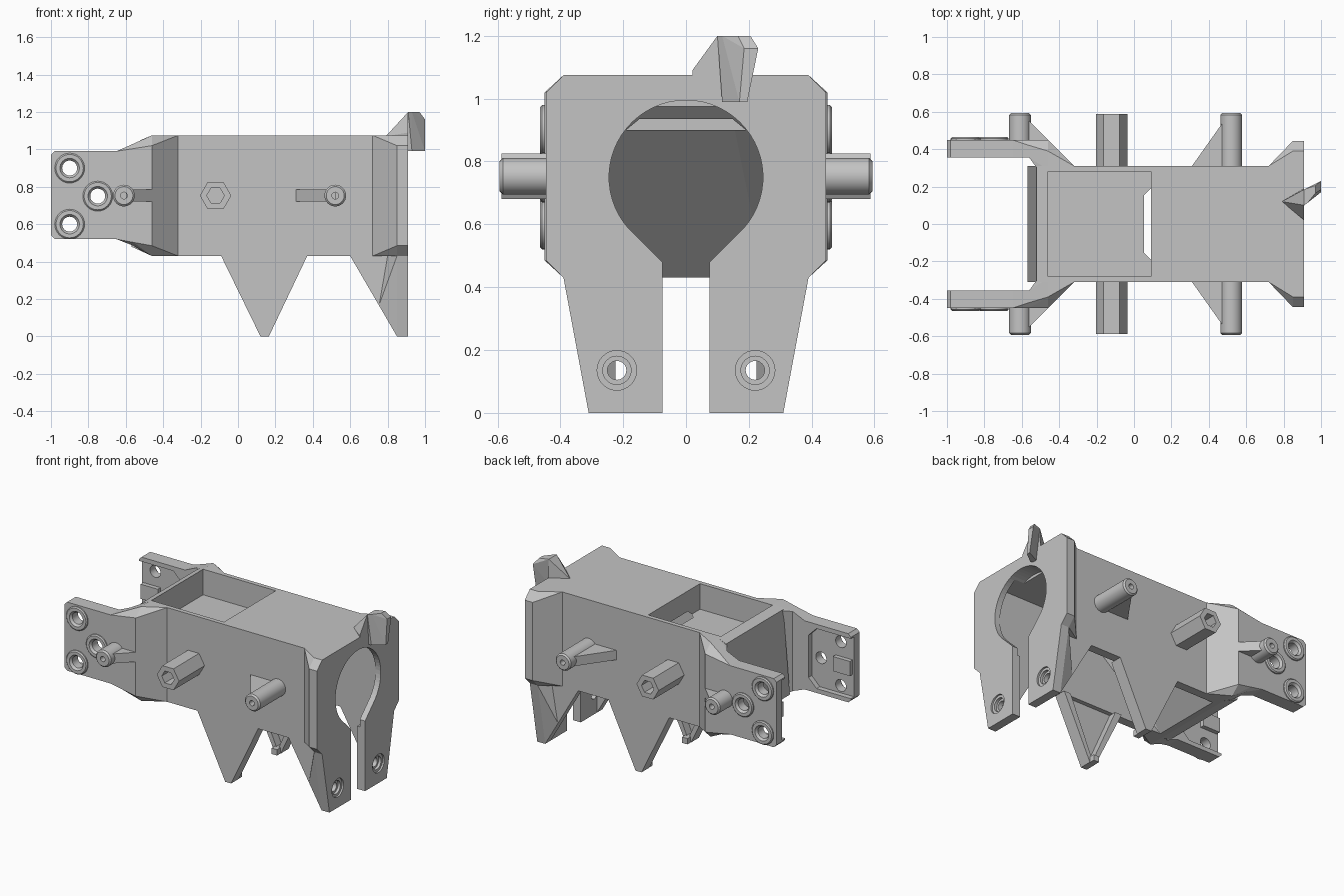
import bpy, bmesh
from math import cos, sin, pi, radians
from mathutils import Vector

cube = bpy.data.objects.get("Cube")
if cube:
    bpy.data.objects.remove(cube)

grey = bpy.data.materials.new("plain grey")
grey.use_nodes = True
grey.diffuse_color = (0.55, 0.55, 0.55, 1)
grey.node_tree.nodes["Principled BSDF"].inputs["Base Color"].default_value = (0.55, 0.55, 0.55, 1)
SIDES = (("left", 1), ("right", -1))


def finish(name, bm, smooth=False):
    bmesh.ops.remove_doubles(bm, verts=bm.verts, dist=1e-5)
    bmesh.ops.recalc_face_normals(bm, faces=bm.faces)
    mesh = bpy.data.meshes.new(name)
    bm.to_mesh(mesh)
    bm.free()
    mesh.materials.append(grey)
    ob = bpy.data.objects.new(name, mesh)
    bpy.context.collection.objects.link(ob)
    if smooth:
        bpy.ops.object.select_all(action='DESELECT')
        ob.select_set(True)
        bpy.context.view_layer.objects.active = ob
        bpy.ops.object.shade_smooth_by_angle(angle=radians(30))
    return ob


def hull(name, pts):
    bm = bmesh.new()
    for p in pts:
        bm.verts.new(p)
    bmesh.ops.convex_hull(bm, input=bm.verts)
    return finish(name, bm)


def prism(name, outline, axis, a, b):
    """Extrude an outline of the two other axes along one axis from a to b."""
    put = {'x': lambda u, v, t: (t, u, v), 'y': lambda u, v, t: (u, t, v),
           'z': lambda u, v, t: (u, v, t)}[axis]
    bm = bmesh.new()
    low = [bm.verts.new(put(u, v, a)) for u, v in outline]
    high = [bm.verts.new(put(u, v, b)) for u, v in outline]
    bm.faces.new(low)
    bm.faces.new(high)
    for i in range(len(low)):
        j = (i + 1) % len(low)
        bm.faces.new((low[i], low[j], high[j], high[i]))
    return finish(name, bm)


def lathe(name, profile, pos, axis, sign=1, n=32):
    """Turn (radius, height) points about the x or y axis."""
    bm = bmesh.new()
    rings = []
    for r, h in profile:
        ring = []
        for k in range(n):
            c, s = r * cos(2 * pi * k / n), r * sin(2 * pi * k / n)
            off = (c, sign * h, s) if axis == 'y' else (sign * h, c, s)
            ring.append(bm.verts.new(Vector(pos) + Vector(off)))
        rings.append(ring)
    count = len(rings) if profile[0][0] > 0 else len(rings) - 1
    for i in range(count):
        p, q = rings[i], rings[(i + 1) % len(rings)]
        for k in range(n):
            m = (k + 1) % n
            bm.faces.new((p[k], p[m], q[m], q[k]))
    return finish(name, bm, n > 6)


def cut(ob, cutters):
    for c in cutters:
        c.hide_render = True
        mod = ob.modifiers.new("cut", 'BOOLEAN')
        mod.operation, mod.solver, mod.object = 'DIFFERENCE', 'EXACT', c
    bpy.context.view_layer.update()
    dg = bpy.context.evaluated_depsgraph_get()
    mesh = bpy.data.meshes.new_from_object(ob.evaluated_get(dg))
    ob.modifiers.clear()
    ob.data = mesh
    for c in cutters:
        bpy.data.objects.remove(c)


def rect(a, b, c, d):
    return [(a, c), (b, c), (b, d), (a, d)]


def cavity():
    """Funnel-ended hollow with a ramp running down to the open underside."""
    return hull("cavity_cutter", [(x, s * y, z) for s in (1, -1) for x, y, z in (
        (.13, .14, .975), (.13, .14, .7), (-.42, .25, .43), (-.42, .25, .3),
        (.24, .25, .975), (.87, .25, .975), (.87, .25, .3))])


# Main body with top pocket and open underside
body = prism("body", [(-.46, .43), (-.57, .48), (-.52, 1.05), (-.46, 1.075),
                      (.72, 1.075), (.72, .43)], 'y', -.31, .31)
cut(body, [prism("pocket_cutter", rect(-.46, .09, -.28, .28), 'z', .9, 1.2), cavity()])

# Flared end plate with a keyhole opening
octagon = [(s * y, z) for s in (1, -1)
           for y, z in ((.39, .43), (.445, .485), (.445, 1.02), (.39, 1.075))]
end = hull("end_plate", [(x, y, z) for x in (.85, .91) for y, z in octagon] +
           [(.72, y, z) for y in (-.31, .31) for z in (.43, 1.075)])
arc = [radians(-48 + 276 * k / 44) for k in range(45)]
keyhole = [(.245 * cos(a), .75 + .245 * sin(a)) for a in arc]
keyhole += [(-.075, .48), (-.075, .3), (.075, .3), (.075, .48)]
cut(end, [cavity(), prism("keyhole_cutter", keyhole, 'x', .8, 1)])

for side, s in SIDES:
    # Leg plate, its bracing wall and a countersunk hole
    leg = prism(side + "_leg", [(s * .075, .43), (s * .39, .43), (s * .31, 0), (s * .075, 0)],
                'x', .85, .91)
    cut(leg, [lathe("hole_cutter", [(0, -.03), (.063, -.03), (.063, .012), (.045, .012),
                                    (.045, .03), (.03, .03), (.03, .12), (0, .12)],
                    (.91, s * .22, .135), 'x', -1)])
    prism(side + "_leg_wall", [(.6, .43), (.85, 0), (.85, .43)], 'y', s * .25, s * .31)
    hull(side + "_leg_flare", [(.8, s * .31, .43), (.755, s * .31, .17), (.85, s * .31, 0),
                               (.85, s * .39, .43), (.85, s * .28, .43), (.8, s * .28, .43)])

    # Middle tooth: thin web with thicker edge ribs and a small tab at the tip
    prism(side + "_tooth", [(-.09, .43), (.12, 0), (.165, 0), (.37, .43)],
          'y', s * .28, s * .31)
    prism(side + "_tooth_rib_a", [(-.09, .43), (.12, 0), (.15, 0), (-.04, .43)],
          'y', s * .225, s * .282)
    prism(side + "_tooth_rib_b", [(.37, .43), (.165, 0), (.135, 0), (.32, .43)],
          'y', s * .225, s * .281)
    prism(side + "_tooth_tab", rect(.122, .163, 0, .04), 'y', s * .19, s * .283)

    # Shoulder linking body to arm
    tip = ((-.65, .45, .52, .99), (-.65, .355, .52, .99))
    bend = ((-.56, .45, .503, 1.004), (-.56, .42, .485, 1.03), (-.56, .355, .485, 1.03))
    base = ((-.46, .45, .485, 1.02), (-.46, .39, .43, 1.075), (-.32, .31, .43, 1.075),
            (-.52, .3, .46, 1.045), (-.46, .29, .43, 1.075), (-.32, .29, .43, 1.075))
    for name, rows in (("_arm_root", tip + bend), ("_shoulder", bend + base)):
        hull(side + name, [(x, s * y, z) for x, y, lo, hi in rows for z in (lo, hi)])

    # Arm with open-ended inner recess, a tab in it and three bushed holes
    arm = prism(side + "_arm", [(-1, .54), (-.98, .52), (-.65, .52), (-.65, .99),
                                (-.98, .99), (-1, .97)], 'y', s * .355, s * .45)
    spots = ((-.9, .9), (-.9, .6), (-.75, .75))
    recess = prism("recess_cutter", [(-1.1, .55), (-.74, .55), (-.68, .61),
                                     (-.68, .9), (-.74, .96), (-1.1, .96)],
                   'y', s * .3, s * .39)
    cut(arm, [recess] + [lathe("hole_cutter", [(0, -.3), (.04, -.3), (.04, .2), (0, .2)],
                               (x, s * .45, z), 'y', s) for x, z in spots])
    prism(side + "_arm_tab", rect(-.99, -.86, .7, .8), 'y', s * .36, s * .392)
    for i, (x, z) in enumerate(spots):
        lathe(f"{side}_bushing_{i + 1}", [(.04, -.04), (.08, -.04), (.08, .008), (.073, .015),
                                          (.052, .015), (.04, 0)], (x, s * .45, z), 'y', s)

    # Round pegs with fins, and the hexagonal peg
    for name, x, start in (("rear", -.61, .43), ("front", .52, .29)):
        lathe(f"{side}_{name}_peg", [(0, start), (.058, start), (.058, .583), (.048, .593),
                                     (.018, .593), (.018, .54), (0, .54)],
              (x, 0, .753), 'y', s)
    prism(side + "_front_fin", [(.31, s * .3), (.31, s * .31), (.48, s * .55), (.52, s * .55),
                                (.52, s * .3)], 'z', .72, .785)
    prism(side + "_rear_fin", [(-.6, s * .4), (-.6, s * .55), (-.56, s * .55), (-.42, s * .41),
                               (-.42, s * .38)], 'z', .72, .785)
    lathe(side + "_hex_peg", [(0, .29), (.084, .29), (.084, .587), (.047, .587), (.047, .48),
                              (0, .48)], (-.12, 0, .753), 'y', s, 6)

# Angled hook on the top edge
hull("hook_base", [(.79, .12, 1.07), (.91, .02, 1.07), (.91, .19, 1.07), (.91, .02, 1.09),
                   (.91, .1, 1.2), (.91, .185, 1.2)])
hull("hook_blade", [(.91, .1, 1.2), (.93, .115, 1.2), (.97, .165, 1.2), (.91, .185, 1.2),
                    (.97, .205, 1.2), (1, .185, 1.16), (1, .23, 1.16), (.91, .115, .99),
                    (.93, .115, .99), (1, .17, .99), (1, .195, .99), (.91, .15, .99)])
